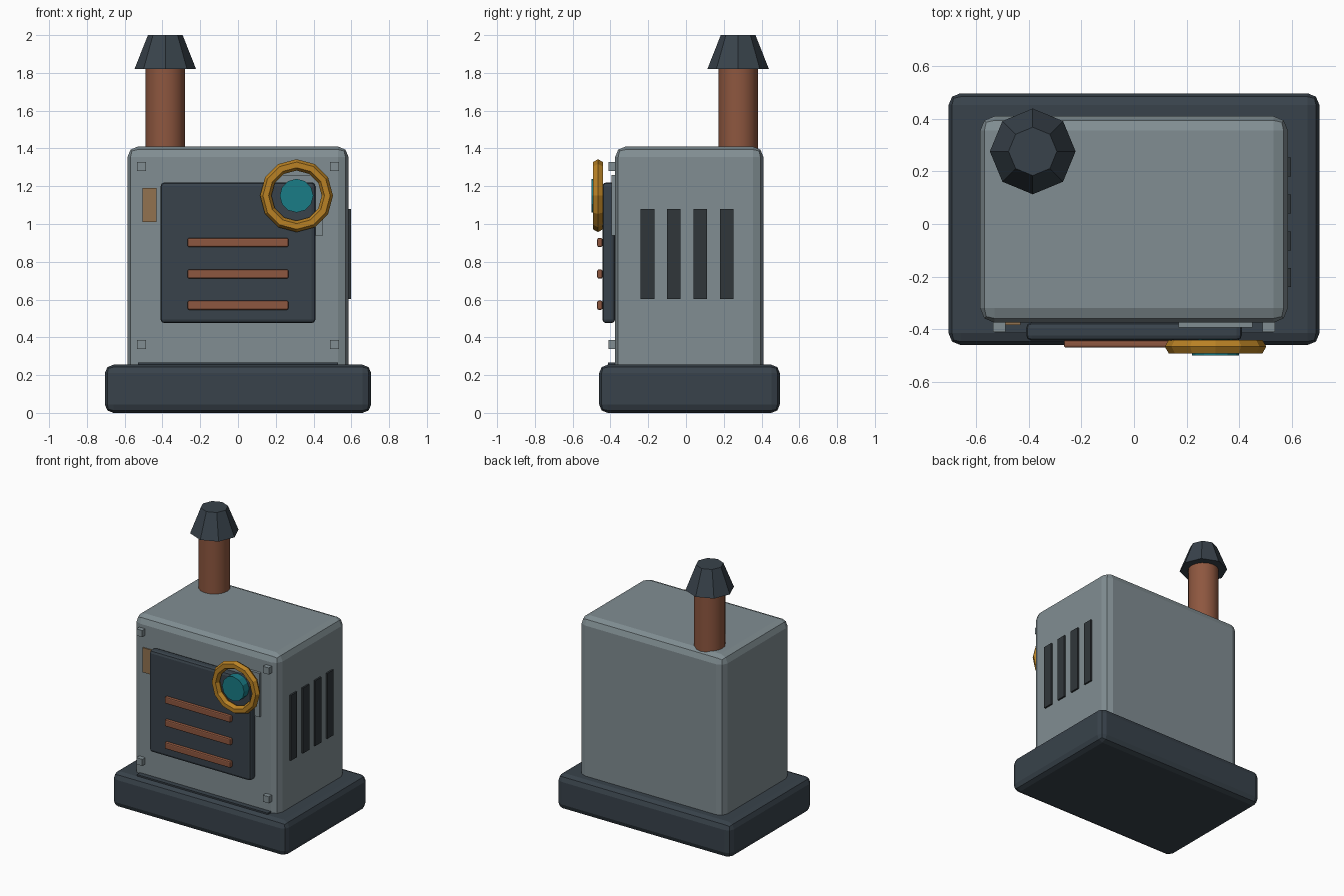
import bpy
from math import pi

if "Cube" in bpy.data.objects:
    bpy.data.objects.remove(bpy.data.objects["Cube"])


def material(name, rgb):
    m = bpy.data.materials.new(name)
    m.diffuse_color = (*rgb, 1)
    m.use_nodes = True
    m.node_tree.nodes["Principled BSDF"].inputs["Base Color"].default_value = m.diffuse_color
    return m


STEEL = material("steel", (0.22, 0.27, 0.29))
IRON = material("dark_iron", (0.04, 0.055, 0.07))
VENT = material("vent_black", (0.03, 0.037, 0.042))
COPPER = material("copper", (0.27, 0.095, 0.05))
BRASS = material("brass", (0.48, 0.22, 0.018))
TAG = material("tag_bronze", (0.29, 0.17, 0.08))
TEAL = material("teal_glass", (0.01, 0.2, 0.24))


def finish(name, mat):
    ob = bpy.context.object
    ob.name = name
    ob.data.materials.append(mat)
    return ob


def box(name, x, y, z, mat, bevel=0):
    """Box from (min, max) ranges, with optional rounded edges."""
    r = (x, y, z)
    bpy.ops.mesh.primitive_cube_add(size=1, location=[(a + b) / 2 for a, b in r])
    ob = finish(name, mat)
    ob.scale = [b - a for a, b in r]
    bpy.ops.object.transform_apply(location=False, rotation=False, scale=True)
    if bevel:
        m = ob.modifiers.new("Bevel", "BEVEL")
        m.width, m.segments = bevel, 2
    return ob


# Plinth, housing and the dark seam where they meet
box("plinth", (-0.705, 0.705), (-0.46, 0.497), (0, 0.255), IRON, 0.045)
box("housing", (-0.585, 0.585), (-0.375, 0.41), (0.2, 1.41), STEEL, 0.055)
box("seam_strip", (-0.53, 0.53), (-0.412, -0.37), (0.235, 0.266), IRON)

# Front door with copper slats
box("door", (-0.41, 0.41), (-0.443, -0.375), (0.475, 1.22), IRON, 0.02)
for i, z in enumerate((0.57, 0.735, 0.902)):
    box(f"door_slat_{i}", (-0.267, 0.267), (-0.47, -0.442),
        (z - 0.024, z + 0.024), COPPER, 0.008)

# Corner bolts
for sx in (-1, 1):
    for z in (0.363, 1.305):
        x = sx * 0.512
        box("corner_bolt", (x - 0.024, x + 0.024), (-0.41, -0.372),
            (z - 0.024, z + 0.024), STEEL)

# Small tag and the gauge's backing plate
box("tag", (-0.505, -0.432), (-0.383, -0.37), (1.01, 1.19), TAG)
box("gauge_plate", (0.17, 0.45), (-0.394, -0.37), (0.94, 1.26), STEEL)

# Gauge
bpy.ops.mesh.primitive_torus_add(location=(0.31, -0.466, 1.15), rotation=(pi / 2, 0, 0),
                                 major_segments=12, minor_segments=6,
                                 major_radius=0.163, minor_radius=0.03)
finish("gauge_ring", BRASS)
bpy.ops.mesh.primitive_cylinder_add(vertices=12, radius=0.089, depth=0.06,
                                    location=(0.31, -0.469, 1.15), rotation=(pi / 2, 0, 0))
finish("gauge_glass", TEAL)

# Vents on the right side
for i in range(4):
    y = -0.204 + 0.14 * i
    box(f"side_vent_{i}", (0.57, 0.597), (y - 0.036, y + 0.036), (0.602, 1.08), VENT)

# Chimney
bpy.ops.mesh.primitive_cylinder_add(vertices=16, radius=0.105, depth=0.5,
                                    location=(-0.385, 0.276, 1.58))
finish("chimney_pipe", COPPER)
bpy.ops.object.shade_smooth_by_angle()
bpy.ops.mesh.primitive_cone_add(vertices=8, radius1=0.163, radius2=0.092, depth=0.18,
                                location=(-0.385, 0.276, 1.91))
finish("chimney_cap", IRON)
